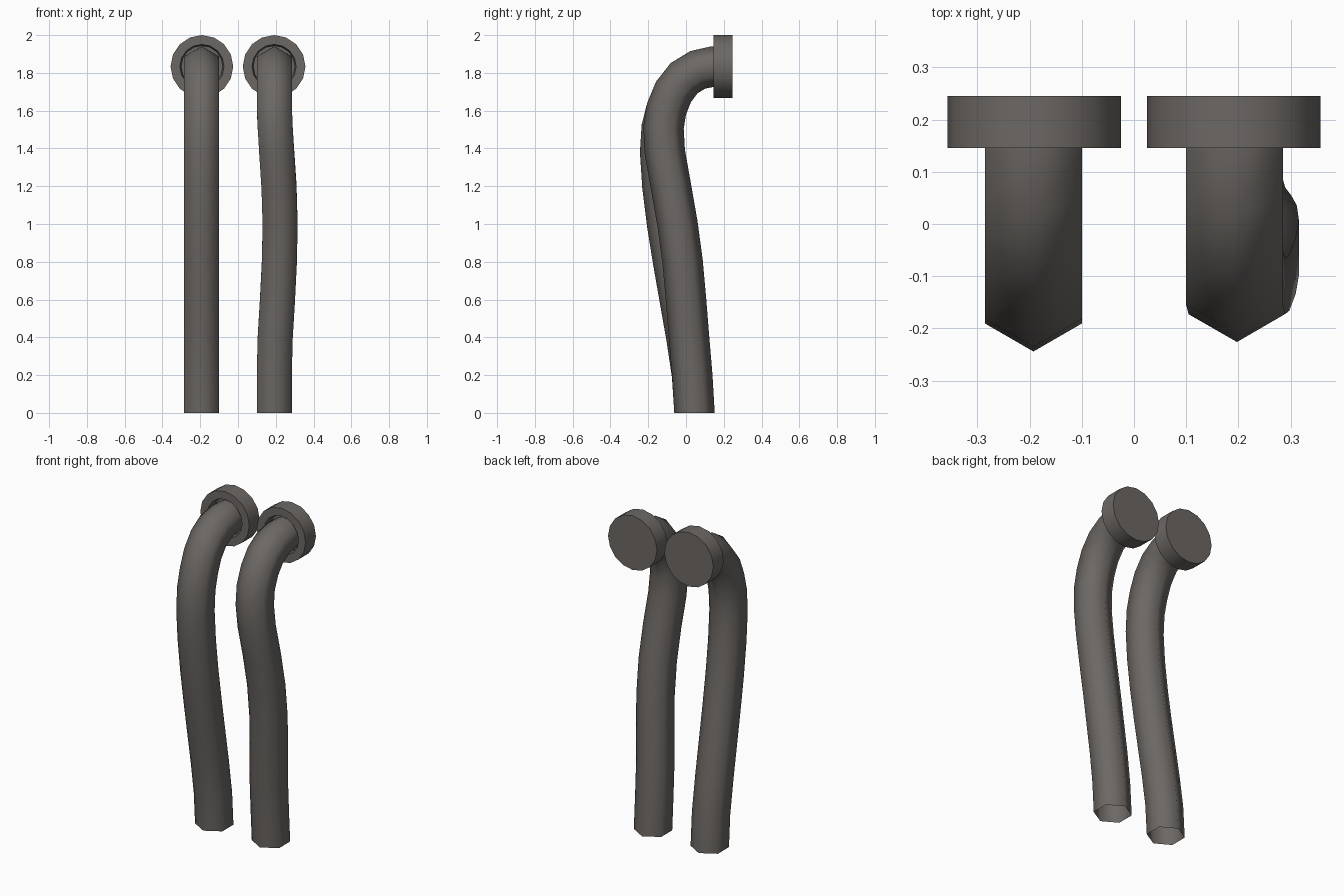
import bpy, bmesh, math
from mathutils import Vector

if "Cube" in bpy.data.objects:
    bpy.data.objects.remove(bpy.data.objects["Cube"])

metal = bpy.data.materials.new("dark warm grey metal")
metal.diffuse_color = (0.150, 0.137, 0.127, 1)
metal.use_nodes = True
metal.node_tree.nodes["Principled BSDF"].inputs["Base Color"].default_value = metal.diffuse_color


def finish(bm, name, angle):
    bmesh.ops.recalc_face_normals(bm, faces=bm.faces)
    mesh = bpy.data.meshes.new(name)
    bm.to_mesh(mesh)
    bm.free()
    mesh.materials.append(metal)
    ob = bpy.data.objects.new(name, mesh)
    bpy.context.collection.objects.link(ob)
    bpy.ops.object.select_all(action='DESELECT')
    ob.select_set(True)
    bpy.context.view_layer.objects.active = ob
    bpy.ops.object.shade_smooth_by_angle(angle=math.radians(angle))
    return ob


def skin(bm, rings):
    n = len(rings[0])
    for a, b in zip(rings, rings[1:]):
        for i in range(n):
            j = (i + 1) % n
            bm.faces.new((a[i], a[j], b[j], b[i]))


# Hexagonal pipe swept along a path, pointed edge to the front, open at the foot
def pipe(name, path, radius=0.107):
    pts = [Vector(p) for p in path]
    bm = bmesh.new()
    rings = []
    for k, p in enumerate(pts):
        if k == 0:
            t = Vector((0, 0, 1))
        elif k == len(pts) - 1:
            t = Vector((0, 1, 0))
        else:
            t = ((pts[k + 1] - p).normalized() + (p - pts[k - 1]).normalized()).normalized()
        side = (Vector((1, 0, 0)) - t * t.x).normalized()
        front = side.cross(t)
        ring = []
        for i in range(6):
            a = math.tau * i / 6
            ring.append(bm.verts.new(p + radius * (math.cos(a) * front + math.sin(a) * side)))
        rings.append(ring)
    skin(bm, rings)
    return finish(bm, name, 75)


# Round wall flange: closed back, ring front and a socket around the pipe
def flange(name, x, z=1.834, sides=16):
    bm = bmesh.new()
    profile = [(0.166, 0.245), (0.166, 0.145), (0.117, 0.145), (0.110, 0.185)]
    rings = []
    for r, y in profile:
        rings.append([bm.verts.new((x + r * math.cos(math.tau * i / sides), y,
                                    z + r * math.sin(math.tau * i / sides)))
                      for i in range(sides)])
    skin(bm, rings)
    bm.faces.new(rings[0])
    bm.faces.new(rings[-1])
    return finish(bm, name, 35)


# Shared upper bend (y, z) running back into the flange
bend = [(-0.103, 1.61), (-0.066, 1.70), (-0.010, 1.772), (0.062, 1.816),
        (0.145, 1.834), (0.185, 1.834)]

# Left pipe leans forward only
left = [(0.045, 0), (0.032, 0.2), (0.002, 0.4), (-0.033, 0.6), (-0.068, 0.8),
        (-0.100, 1.0), (-0.125, 1.2), (-0.137, 1.38), (-0.129, 1.51)] + bend
pipe("left_pipe", [(-0.1925, y, z) for y, z in left])

# Right pipe leans forward and also bows outward
right = [(0.192, 0.045, 0), (0.192, 0.033, 0.2), (0.197, 0.016, 0.4),
         (0.209, 0.000, 0.6), (0.219, -0.018, 0.8), (0.223, -0.045, 1.0),
         (0.217, -0.080, 1.2), (0.205, -0.112, 1.38), (0.197, -0.119, 1.51)]
pipe("right_pipe", right + [(0.1925, y, z) for y, z in bend])

flange("left_flange", -0.191)
flange("right_flange", 0.191)
